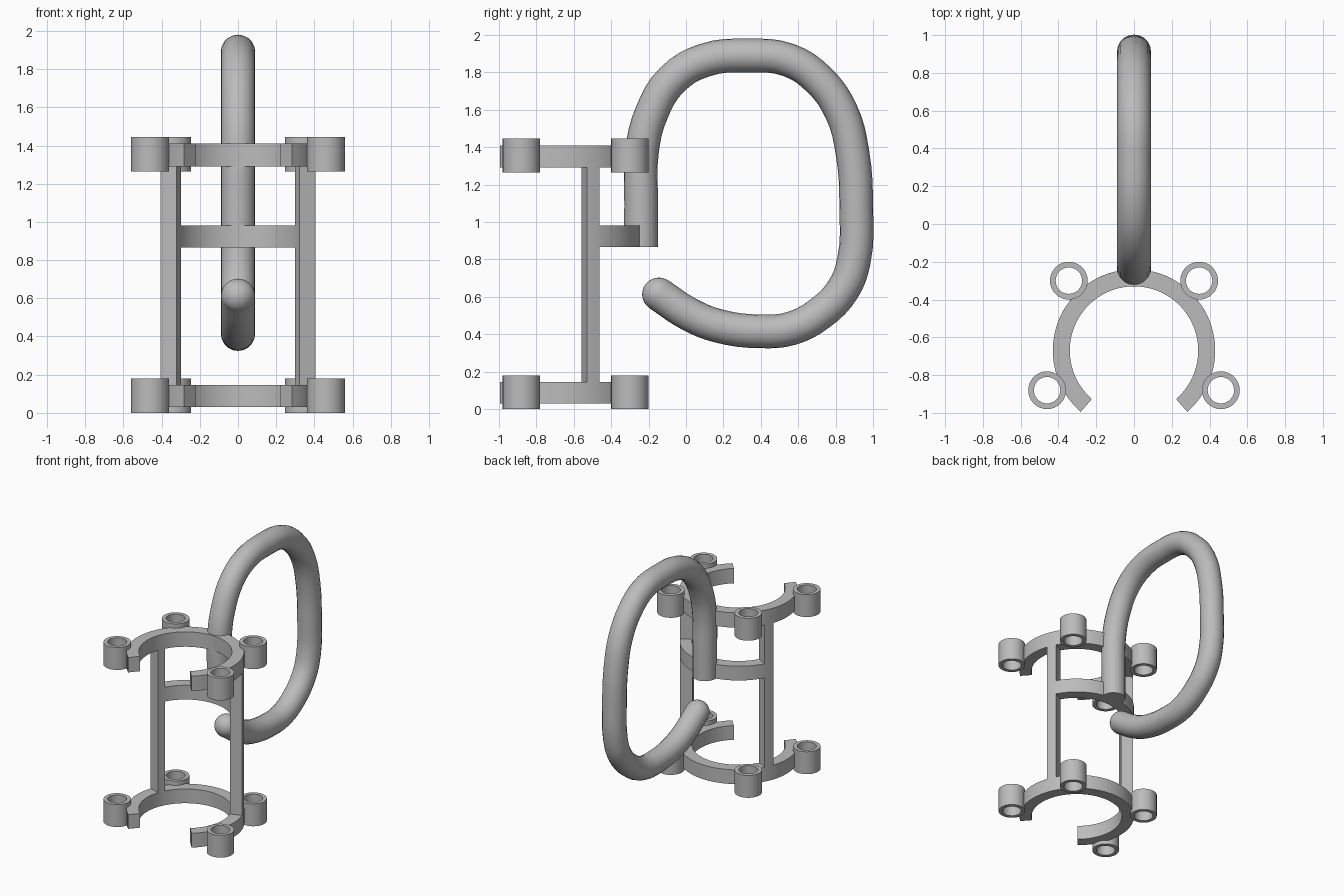
import bpy, bmesh, math
from mathutils import Matrix

if "Cube" in bpy.data.objects:
    bpy.data.objects.remove(bpy.data.objects["Cube"])

grey = bpy.data.materials.new("plain grey")
grey.diffuse_color = (0.5, 0.5, 0.5, 1)
grey.use_nodes = True
grey.node_tree.nodes["Principled BSDF"].inputs["Base Color"].default_value = grey.diffuse_color

CY = -0.67                 # y of the cup ring axis
R_IN, R_OUT = 0.34, 0.43   # cup ring radii


def add_object(name, mesh, smooth=35):
    mesh.materials.clear()
    mesh.materials.append(grey)
    ob = bpy.data.objects.new(name, mesh)
    bpy.context.collection.objects.link(ob)
    bpy.ops.object.select_all(action='DESELECT')
    ob.select_set(True)
    bpy.context.view_layer.objects.active = ob
    bpy.ops.object.shade_smooth_by_angle(angle=math.radians(smooth))
    return ob


def arc_band(name, cx, cy, r_in, r_out, z0, z1, a0, a1, steps):
    """Rectangular section swept around a vertical axis; closed if 360 degrees."""
    closed = abs(a1 - a0) >= 360
    bm = bmesh.new()
    rows = []
    for i in range(steps if closed else steps + 1):
        a = math.radians(a0 + (a1 - a0) * i / steps)
        c, s = math.cos(a), math.sin(a)
        rows.append([bm.verts.new((cx + r * c, cy + r * s, z)) for r, z in
                     ((r_in, z0), (r_out, z0), (r_out, z1), (r_in, z1))])
    for i in range(steps):
        p, q = rows[i], rows[(i + 1) % len(rows)]
        for k in range(4):
            j = (k + 1) % 4
            bm.faces.new((p[k], q[k], q[j], p[j]))
    if not closed:
        bm.faces.new(rows[0])
        bm.faces.new(rows[-1][::-1])
    bmesh.ops.recalc_face_normals(bm, faces=bm.faces)
    mesh = bpy.data.meshes.new(name)
    bm.to_mesh(mesh)
    bm.free()
    return add_object(name, mesh)


# open cup rings and the short brace behind
arc_band("lower_ring", 0, CY, R_IN, R_OUT, 0.03, 0.145, -49, 229, 56)
arc_band("upper_ring", 0, CY, R_IN, R_OUT, 1.29, 1.41, -49, 229, 56)
arc_band("middle_brace", 0, CY, R_IN, R_OUT, 0.865, 0.98, 24, 156, 28)

# upright posts, cut from the same cylinder wall
for side, a in (("right", 19), ("left", 151)):
    arc_band("post_" + side, 0, CY, R_IN, R_OUT, 0.1, 1.35, a, a + 10, 3)

# small tubes around both rings
for level, z in (("lower", 0.0), ("upper", 1.265)):
    for place, x, y in (("back", 0.345, -0.30), ("front", 0.46, -0.88)):
        for side, s in (("right", 1), ("left", -1)):
            arc_band(f"{level}_{place}_tube_{side}", s * x, y, 0.07, 0.10,
                     z, z + 0.18, 0, 360, 32)

# hook: round bar along a (y, z) path
path = [(-0.24, 0.865), (-0.24, 1.1), (-0.235, 1.38), (-0.185, 1.58), (-0.075, 1.76),
        (0.10, 1.865), (0.33, 1.89), (0.55, 1.865), (0.71, 1.76), (0.83, 1.59),
        (0.89, 1.37), (0.91, 1.08), (0.897, 0.79), (0.84, 0.64), (0.715, 0.51),
        (0.56, 0.43), (0.40, 0.415), (0.17, 0.445), (0.02, 0.505), (-0.145, 0.613)]
curve = bpy.data.curves.new("hook_path", 'CURVE')
curve.dimensions = '3D'
curve.bevel_depth = 0.09
curve.bevel_resolution = 8
curve.resolution_u = 4
curve.use_fill_caps = True
spline = curve.splines.new('BEZIER')
spline.bezier_points.add(len(path) - 1)
for p, (y, z) in zip(spline.bezier_points, path):
    p.co = (0, y, z)
    p.handle_left_type = p.handle_right_type = 'AUTO'
tmp = bpy.data.objects.new("hook_path", curve)
bpy.context.collection.objects.link(tmp)
deps = bpy.context.evaluated_depsgraph_get()
mesh = bpy.data.meshes.new_from_object(tmp.evaluated_get(deps))
bpy.data.objects.remove(tmp)
add_object("hook", mesh, 50)

# rounded tip of the hook
bm = bmesh.new()
bmesh.ops.create_uvsphere(bm, u_segments=28, v_segments=14, radius=0.0895,
                          matrix=Matrix.Translation((0, path[-1][0], path[-1][1])))
mesh = bpy.data.meshes.new("hook_tip")
bm.to_mesh(mesh)
bm.free()
add_object("hook_tip", mesh, 50)
